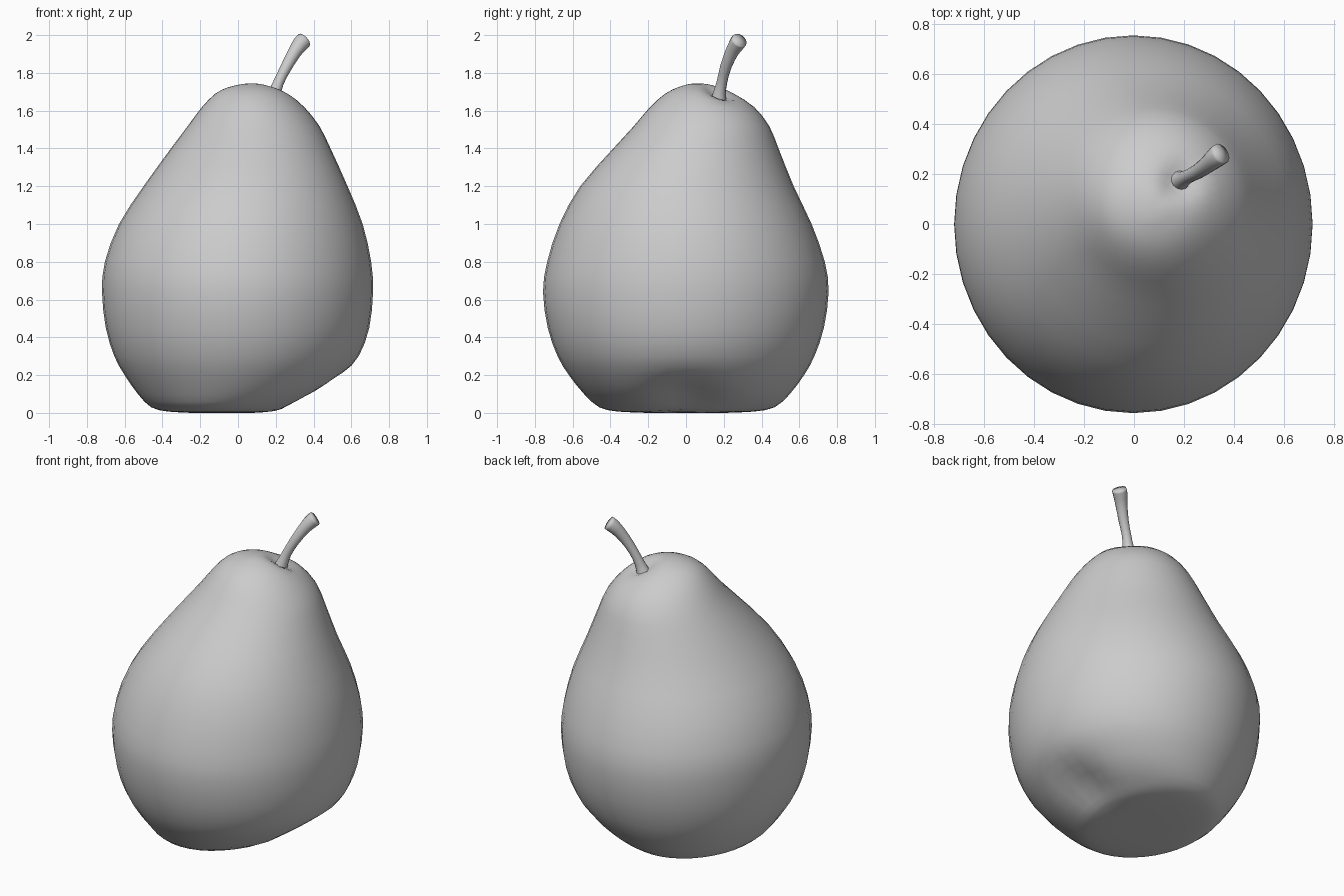
import bpy, bmesh
from math import sin, cos, pi, exp
from mathutils import Vector

if "Cube" in bpy.data.objects:
    bpy.data.objects.remove(bpy.data.objects["Cube"])


def loft(name, rings, start, end):
    """Skin closed rings and close both ends with a fan to a point."""
    bm = bmesh.new()
    loops = [[bm.verts.new(p) for p in r] for r in rings]
    n = len(loops[0])
    for a, b in zip(loops, loops[1:]):
        for i in range(n):
            j = (i + 1) % n
            bm.faces.new((a[i], a[j], b[j], b[i]))
    s, e = bm.verts.new(start), bm.verts.new(end)
    for i in range(n):
        j = (i + 1) % n
        bm.faces.new((s, loops[0][j], loops[0][i]))
        bm.faces.new((e, loops[-1][i], loops[-1][j]))
    mesh = bpy.data.meshes.new(name)
    bm.to_mesh(mesh)
    bm.free()
    mesh.shade_smooth()
    obj = bpy.data.objects.new(name, mesh)
    bpy.context.collection.objects.link(obj)
    return obj


def smooth_rows(rows, steps):
    """Catmull-Rom interpolation through rows of numbers."""
    out = []
    for i in range(len(rows) - 1):
        p0, p1 = rows[max(i - 1, 0)], rows[i]
        p2, p3 = rows[i + 1], rows[min(i + 2, len(rows) - 1)]
        for k in range(steps):
            t = k / steps
            out.append([0.5 * (2 * b + (c - a) * t + (2 * a - 5 * b + 4 * c - d) * t * t
                               + (3 * b - a - 3 * c + d) * t ** 3)
                        for a, b, c, d in zip(p0, p1, p2, p3)])
    return out + [list(rows[-1])]


# Fruit outline: z, left x, right x, front y, back y
outline = [
    (0.000, -0.24, 0.10, -0.20, 0.20),
    (0.007, -0.37, 0.22, -0.36, 0.36),
    (0.030, -0.46, 0.29, -0.46, 0.47),
    (0.100, -0.53, 0.44, -0.54, 0.55),
    (0.200, -0.60, 0.56, -0.62, 0.625),
    (0.300, -0.655, 0.64, -0.68, 0.68),
    (0.450, -0.70, 0.695, -0.732, 0.73),
    (0.640, -0.72, 0.715, -0.757, 0.755),
    (0.800, -0.705, 0.705, -0.735, 0.735),
    (1.000, -0.63, 0.66, -0.67, 0.665),
    (1.200, -0.50, 0.58, -0.56, 0.57),
    (1.400, -0.355, 0.49, -0.385, 0.49),
    (1.520, -0.265, 0.43, -0.275, 0.44),
    (1.620, -0.19, 0.35, -0.19, 0.36),
    (1.690, -0.12, 0.265, -0.11, 0.255),
    (1.725, -0.05, 0.19, -0.04, 0.18),
    (1.742, 0.03, 0.12, 0.02, 0.11),
]
SEG = 40
rings = []
for z, x0, x1, y0, y1 in smooth_rows(outline, 2):
    rings.append([((x0 + x1) / 2 + (x1 - x0) / 2 * cos(2 * pi * i / SEG),
                   (y0 + y1) / 2 + (y1 - y0) / 2 * sin(2 * pi * i / SEG), z)
                  for i in range(SEG)])
fruit = loft("pear_body", rings, (-0.07, 0, 0), (0.075, 0.065, 1.745))

# Hollows: blossom end low on the right, and the pit round the stem
hollows = [(Vector((0.40, 0, 0.09)), Vector((-0.6, 0, 0.8)), 0.06, 0.16),
           (Vector((0.185, 0.175, 1.70)), Vector((-0.2, -0.2, -0.95)), 0.045, 0.07)]
for v in fruit.data.vertices:
    for centre, push, depth, radius in hollows:
        v.co += push * depth * exp(-((v.co - centre).length / radius) ** 2)

# Stem: x, y, z, radius along a gentle bend
stem = smooth_rows([
    (0.170, 0.170, 1.620, 0.055),
    (0.190, 0.175, 1.680, 0.036),
    (0.215, 0.190, 1.750, 0.028),
    (0.255, 0.210, 1.830, 0.030),
    (0.300, 0.243, 1.910, 0.036),
    (0.332, 0.270, 1.955, 0.043),
    (0.350, 0.283, 1.973, 0.043),
], 2)
centres = [Vector(s[:3]) for s in stem]
rings = []
for i, c in enumerate(centres):
    along = (centres[min(i + 1, len(centres) - 1)] - centres[max(i - 1, 0)]).normalized()
    side = Vector((0, 1, 0)).cross(along).normalized()
    up = along.cross(side)
    rings.append([c + stem[i][3] * (side * cos(2 * pi * k / 12) + up * sin(2 * pi * k / 12))
                  for k in range(12)])
stalk = loft("stem", rings, centres[0], centres[-1] + along * 0.006)
